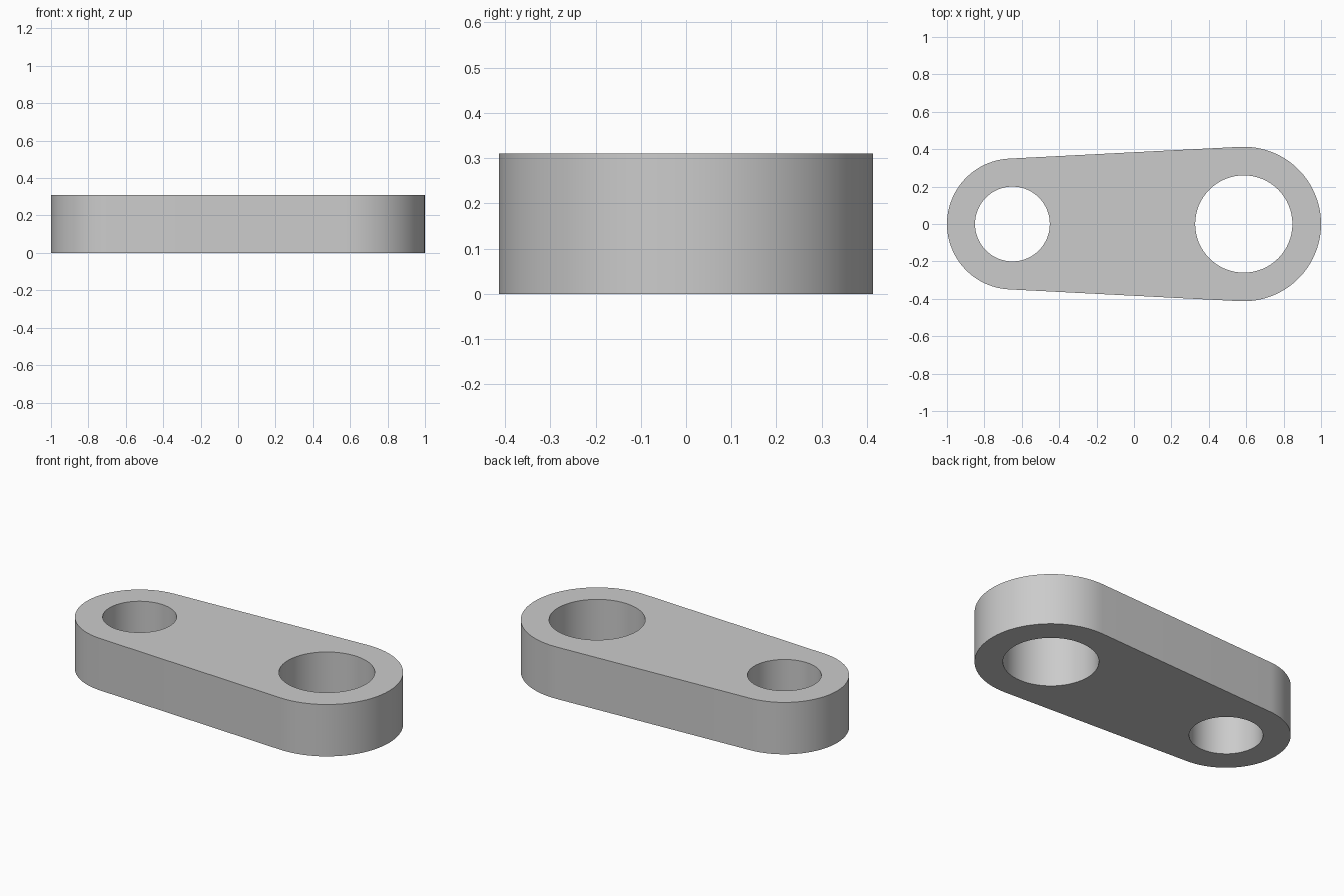
import bpy, bmesh, math

cube = bpy.data.objects.get("Cube")
if cube:
    bpy.data.objects.remove(cube, do_unlink=True)

THICKNESS = 0.31
SMALL_X, SMALL_R, SMALL_HOLE = -0.65, 0.35, 0.2
LARGE_X, LARGE_R, LARGE_HOLE = 0.587, 0.413, 0.26

grey = bpy.data.materials.new("plain grey")
grey.use_nodes = True
colour = (0.6, 0.6, 0.6, 1)
grey.diffuse_color = colour
grey.node_tree.nodes["Principled BSDF"].inputs["Base Color"].default_value = colour


def arc(x, radius, start, end, steps):
    """Points along an arc centred on the x axis, both ends included."""
    angles = [start + (end - start) * i / steps for i in range(steps + 1)]
    return [(x + radius * math.cos(a), radius * math.sin(a)) for a in angles]


def prism(name, outline, bottom, top):
    """Extrude a flat outline straight up."""
    bm = bmesh.new()
    face = bm.faces.new([bm.verts.new((x, y, bottom)) for x, y in outline])
    raised = bmesh.ops.extrude_face_region(bm, geom=[face], use_keep_orig=True)
    verts = [v for v in raised["geom"] if isinstance(v, bmesh.types.BMVert)]
    bmesh.ops.translate(bm, verts=verts, vec=(0, 0, top - bottom))
    bmesh.ops.recalc_face_normals(bm, faces=bm.faces)
    mesh = bpy.data.meshes.new(name)
    bm.to_mesh(mesh)
    bm.free()
    mesh.materials.append(grey)
    obj = bpy.data.objects.new(name, mesh)
    bpy.context.collection.objects.link(obj)
    return obj


# Link body: two rounded ends joined by tangent sides
lean = math.acos((SMALL_R - LARGE_R) / (LARGE_X - SMALL_X))
tangent = math.pi - (math.pi - lean) if lean < math.pi / 2 else lean
outline = arc(LARGE_X, LARGE_R, -tangent, tangent, 48)
outline += arc(SMALL_X, SMALL_R, tangent, 2 * math.pi - tangent, 48)
link = prism("link_arm", outline, 0, THICKNESS)
bpy.context.view_layer.objects.active = link
link.select_set(True)

# Through holes, one in each end
for name, x, radius in (("small_hole", SMALL_X, SMALL_HOLE),
                        ("large_hole", LARGE_X, LARGE_HOLE)):
    cutter = prism(name, arc(x, radius, 0, 2 * math.pi, 64)[:-1],
                   -0.1, THICKNESS + 0.1)
    cutter.hide_render = True
    cut = link.modifiers.new(name, "BOOLEAN")
    cut.operation = "DIFFERENCE"
    cut.solver = "EXACT"
    cut.object = cutter
    bpy.ops.object.modifier_apply(modifier=cut.name)
    bpy.data.objects.remove(cutter, do_unlink=True)

bpy.ops.object.shade_smooth_by_angle(angle=math.radians(30))
